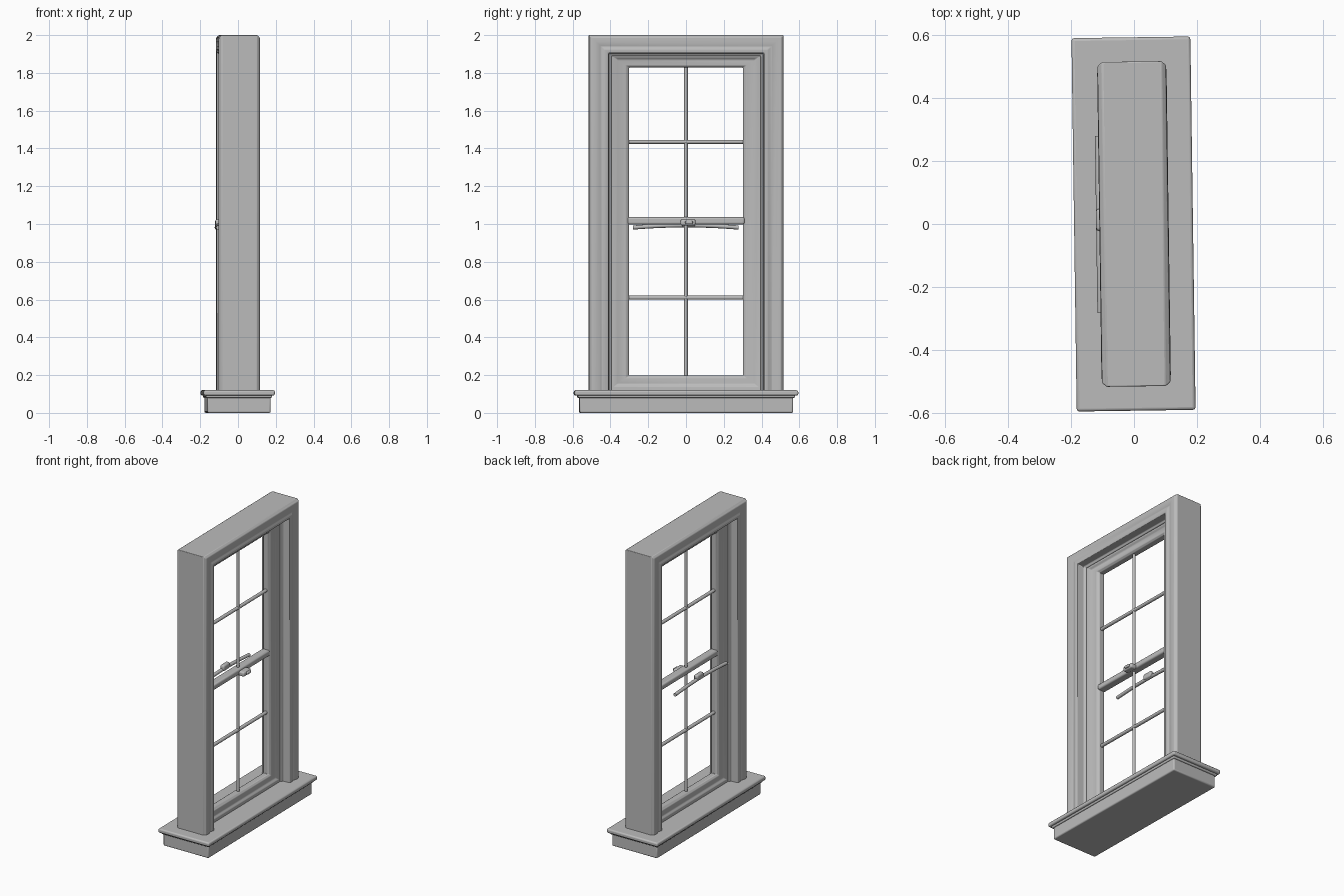
import bpy, bmesh, math
from mathutils import Matrix, Vector

cube = bpy.data.objects.get("Cube")
if cube:
    bpy.data.objects.remove(cube, do_unlink=True)

paint = bpy.data.materials.new("painted_grey")
GREY = (0.5, 0.5, 0.5, 1)
paint.diffuse_color = GREY
paint.use_nodes = True
paint.node_tree.nodes["Principled BSDF"].inputs["Base Color"].default_value = GREY

TWIST = Matrix.Rotation(0.014, 4, 'Z')  # the whole window sits slightly turned


def finish(bm, name, bevel=0.0):
    """Turn a bmesh into a shaded, painted object."""
    bmesh.ops.recalc_face_normals(bm, faces=bm.faces)
    bm.transform(TWIST)
    mesh = bpy.data.meshes.new(name)
    bm.to_mesh(mesh)
    bm.free()
    mesh.materials.append(paint)
    obj = bpy.data.objects.new(name, mesh)
    bpy.context.collection.objects.link(obj)
    if bevel:
        mod = obj.modifiers.new("soft_edges", 'BEVEL')
        mod.width = bevel
        mod.segments = 3
        mod.limit_method = 'ANGLE'
    bpy.ops.object.select_all(action='DESELECT')
    obj.select_set(True)
    bpy.context.view_layer.objects.active = obj
    bpy.ops.object.shade_smooth_by_angle(angle=math.radians(35))
    return obj


def box(name, x, y, z, bevel=0.004):
    """Box from (min, max) ranges."""
    bm = bmesh.new()
    bmesh.ops.create_cube(bm, size=1)
    for v in bm.verts:
        v.co = Vector([r[0] if c < 0 else r[1] for c, r in zip(v.co, (x, y, z))])
    finish(bm, name, bevel)


def rod(name, points, rx, rz, sides=12):
    """Round bar through points; rx is its depth radius, rz its face radius."""
    bm = bmesh.new()
    rings = []
    along = (Vector(points[-1]) - Vector(points[0])).normalized()
    across = Vector((1, 0, 0)).cross(along)
    for p in points:
        ring = []
        for i in range(sides):
            a = math.tau * i / sides
            ring.append(bm.verts.new(Vector(p) + Vector((rx * math.cos(a), 0, 0))
                                     + across * rz * math.sin(a)))
        rings.append(ring)
    for a, b in zip(rings, rings[1:]):
        for i in range(sides):
            j = (i + 1) % sides
            bm.faces.new((a[i], a[j], b[j], b[i]))
    bm.faces.new(rings[0])
    bm.faces.new(rings[-1])
    finish(bm, name)


def moulding(name, profile, outer, inner, closed):
    """Mitred frame: profile of (outer-to-inner fraction, x) swept round a
    rectangle given as (half width, bottom, top)."""
    bm = bmesh.new()
    columns = []
    for side, level in ((-1, 1), (-1, 2), (1, 2), (1, 1)):
        col = []
        for t, x in profile:
            w, z = (outer[k] + (inner[k] - outer[k]) * t for k in (0, level))
            col.append(bm.verts.new((x, side * w, z)))
        columns.append(col)
    n = len(profile)
    pairs = list(zip(columns, columns[1:]))
    if closed:
        pairs.append((columns[-1], columns[0]))
    else:
        bm.faces.new(columns[0])
        bm.faces.new(columns[-1])
    for a, b in pairs:
        for i in range(n):
            j = (i + 1) % n
            bm.faces.new((a[i], a[j], b[j], b[i]))
    finish(bm, name, 0.004)


def two_sided(half):
    return half + [(t, -x) for t, x in reversed(half)]


# Sill: base block, small cove and projecting plate
box("sill_base", (-0.17, 0.165), (-0.565, 0.565), (0, 0.088), 0.008)
box("sill_cove", (-0.178, 0.173), (-0.575, 0.575), (0.08, 0.098), 0.006)
box("sill_plate", (-0.19, 0.187), (-0.592, 0.592), (0.092, 0.12), 0.009)

# Outer casing with stepped faces, open at the sill
casing = two_sided([(0, 0.094), (0.1, 0.108), (0.3, 0.11), (0.55, 0.1),
                    (0.7, 0.108), (0.86, 0.105), (0.9, 0.055), (1, 0.05)])
moulding("casing", casing, (0.515, 0.1, 2.0), (0.395, 0.1, 1.89), False)

# Sash frame round the panes
sash = two_sided([(0, 0.045), (0.3, 0.042), (0.45, 0.032), (0.85, 0.03), (1, 0.018)])
moulding("sash_frame", sash, (0.41, 0.115, 1.905), (0.302, 0.197, 1.828), True)

# Glazing bars and meeting rail
rod("vertical_glazing_bar", [(0, 0, 0.18), (0, 0, 1.84)], 0.011, 0.01)
for name, z in (("lower", 0.61), ("upper", 1.435)):
    rod(name + "_glazing_bar", [(0, -0.31, z), (0, 0.31, z)], 0.012, 0.011)
box("meeting_rail", (-0.028, 0.028), (-0.31, 0.31), (0.998, 1.036), 0.01)

# Loose lift bar with drooping ends
bar = [(-0.108, 0.28 * k / 6, 0.993 - 0.012 * (k / 6) ** 2) for k in range(-6, 7)]
rod("lift_bar", bar, 0.012, 0.011)
box("lift_bar_catch", (-0.12, -0.09), (-0.02, 0.05), (0.985, 1.025), 0.01)

# Sash lock
box("lock_body", (0.02, 0.065), (-0.03, 0.05), (0.992, 1.024), 0.01)
box("lock_lever", (0.045, 0.075), (-0.005, 0.035), (1.0, 1.018), 0.006)
